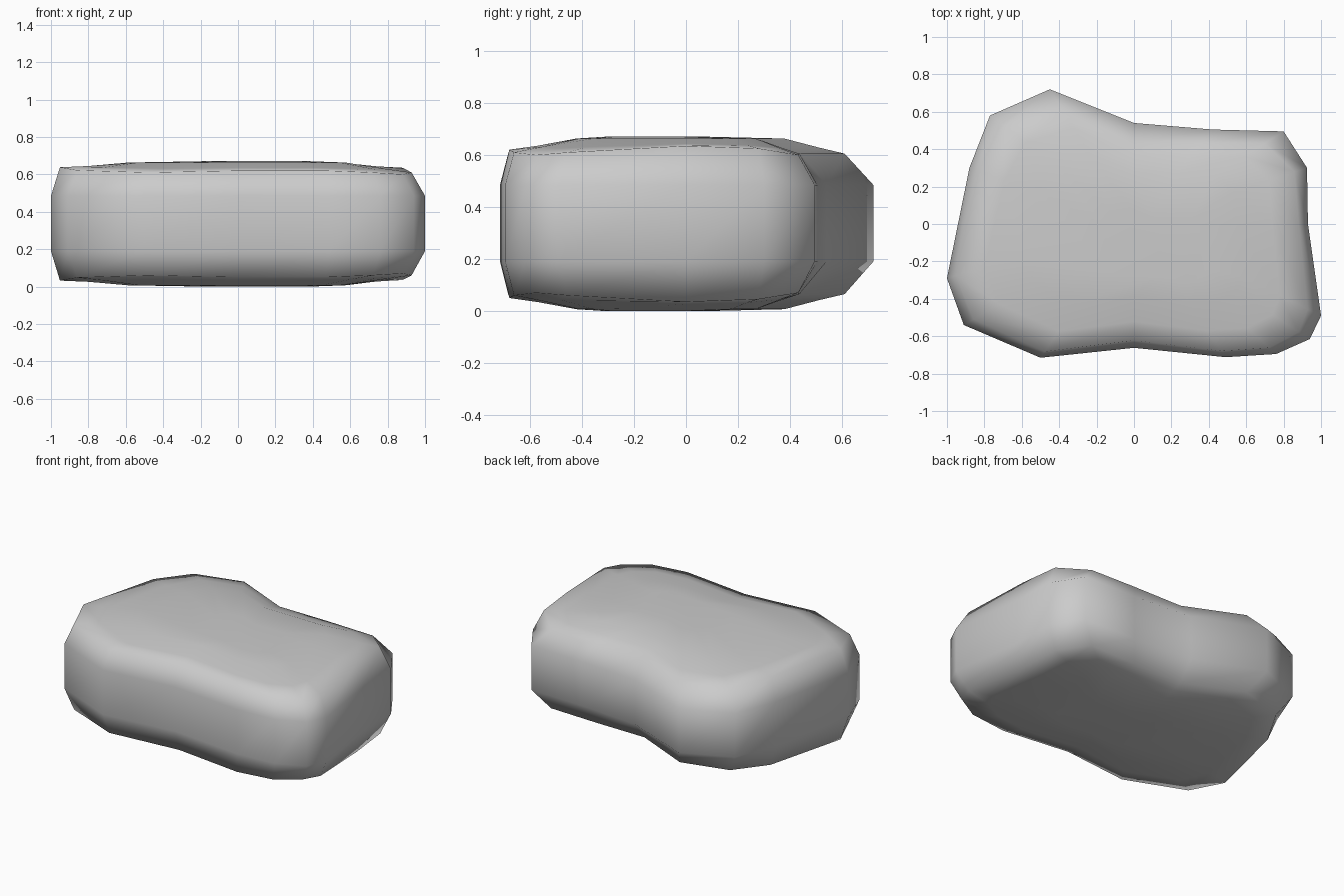
import bpy, bmesh
from mathutils import Vector

if "Cube" in bpy.data.objects:
    bpy.data.objects.remove(bpy.data.objects["Cube"])

MID = 0.335  # height of the middle plane

# Plan outline of the stone: x, y, inward bevel at the rim, half height of the rim
OUTLINE = [
    (-1.0, -0.29, 0.05, 0.303), (-0.91, -0.54, 0.06, 0.287),
    (-0.5, -0.715, 0.04, 0.275), (0, -0.662, 0.04, 0.285),
    (0.49, -0.712, 0.04, 0.285), (0.76, -0.695, 0.05, 0.275),
    (0.94, -0.615, 0.07, 0.265), (1.0, -0.49, 0.08, 0.275),
    (0.93, 0.0, 0.05, 0.300), (0.925, 0.3, 0.07, 0.290),
    (0.80, 0.495, 0.12, 0.265), (0.42, 0.505, 0.09, 0.27),
    (0.0, 0.54, 0.10, 0.27), (-0.45, 0.72, 0.13, 0.27),
    (-0.77, 0.58, 0.10, 0.275), (-0.88, 0.3, 0.06, 0.295),
]


def ring(bm, inset, scale, half):
    """One closed loop of vertices; half(h) gives its offset from mid height."""
    loop = []
    for x, y, bevel, h in OUTLINE:
        p = Vector((x, y))
        p -= p.normalized() * bevel * inset
        p *= scale
        loop.append(bm.verts.new((p.x, p.y, MID + half(h))))
    return loop


bm = bmesh.new()
rings = [
    ring(bm, 1, 0.62, lambda h: -0.328),
    ring(bm, 1, 0.84, lambda h: -(h * 0.5 + 0.158)),
    ring(bm, 1, 1.0, lambda h: -h),
    ring(bm, 0, 1.0, lambda h: -0.145),
    ring(bm, 0, 1.0, lambda h: 0.150),
    ring(bm, 1, 1.0, lambda h: h),
    ring(bm, 1, 0.84, lambda h: h * 0.5 + 0.158),
    ring(bm, 1, 0.62, lambda h: 0.328),
]
n = len(OUTLINE)
for a, b in zip(rings, rings[1:]):
    for i in range(n):
        j = (i + 1) % n
        bm.faces.new((a[i], a[j], b[j], b[i]))

# Flat middle of the top and underside
for loop, z in ((rings[0], 0.0), (rings[-1], 2 * MID)):
    inner = [bm.verts.new((v.co.x * 0.5 + 0.1, v.co.y * 0.5 - 0.1, z)) for v in loop]
    for i in range(n):
        j = (i + 1) % n
        bm.faces.new((loop[i], loop[j], inner[j], inner[i]))
    bm.faces.new(inner)

bmesh.ops.recalc_face_normals(bm, faces=bm.faces)
for f in bm.faces:
    f.smooth = True
mesh = bpy.data.meshes.new("stone")
bm.to_mesh(mesh)
bm.free()
stone = bpy.data.objects.new("stone", mesh)
bpy.context.collection.objects.link(stone)
